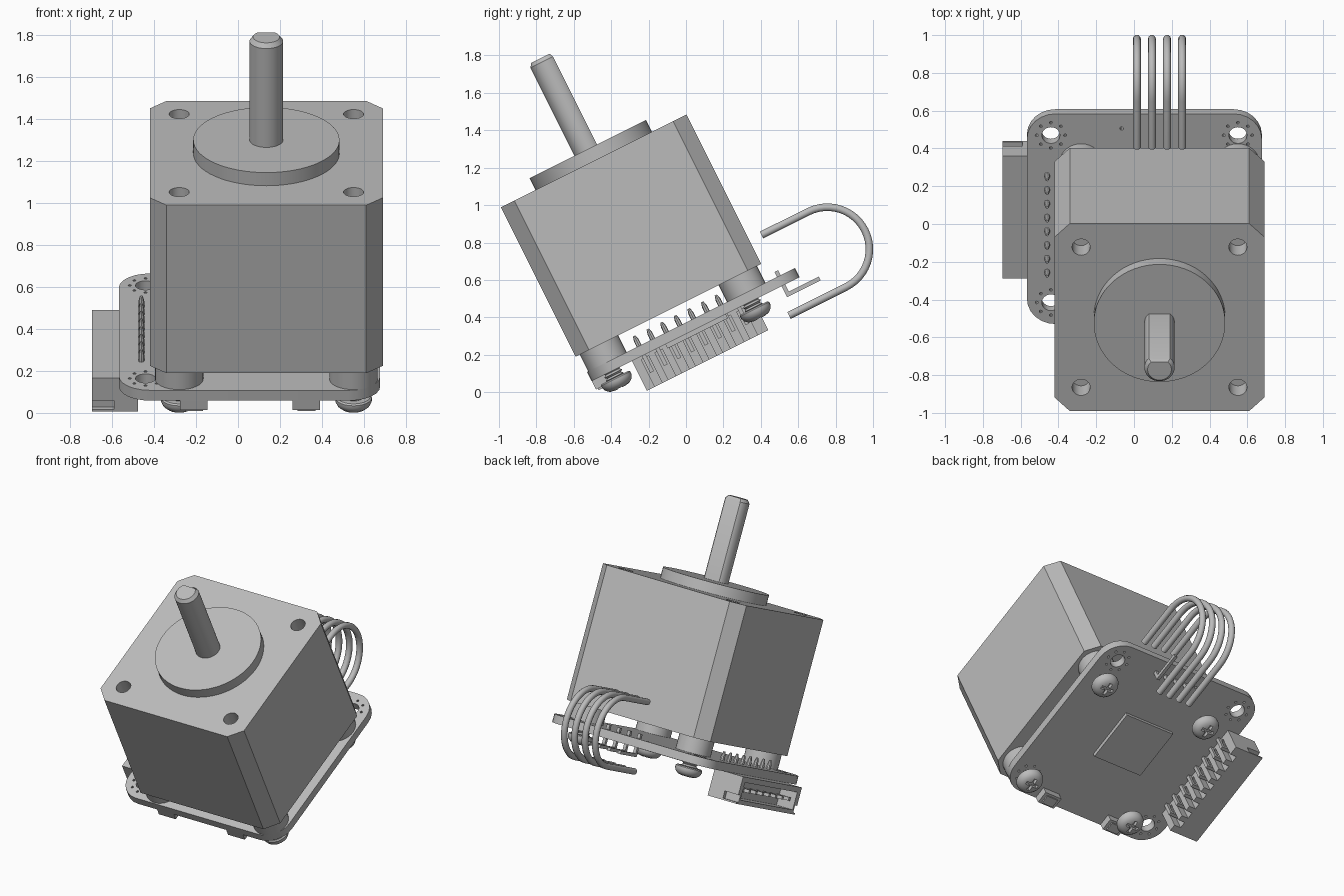
import bpy, bmesh, math
from mathutils import Matrix, Vector

cube = bpy.data.objects.get("Cube")
if cube:
    bpy.data.objects.remove(cube, do_unlink=True)

grey = bpy.data.materials.new("plain_grey")
grey.use_nodes = True
grey.diffuse_color = (0.5, 0.5, 0.5, 1)
grey.node_tree.nodes["Principled BSDF"].inputs["Base Color"].default_value = (0.5, 0.5, 0.5, 1)

# Everything is built upright around the motor axis, then tilted back as a whole
CX = 0.135
TILT = Matrix.Translation((0, -0.094, 0.437)) @ Matrix.Rotation(math.atan(0.5), 4, 'X')
PITCH = 0.415
made = []


def finish(obj):
    obj.data.materials.append(grey)
    obj.matrix_world = TILT
    bpy.context.collection.objects.link(obj)
    made.append(obj)
    return obj


def to_object(name, bm):
    bmesh.ops.recalc_face_normals(bm, faces=bm.faces)
    mesh = bpy.data.meshes.new(name)
    bm.to_mesh(mesh)
    bm.free()
    return finish(bpy.data.objects.new(name, mesh))


def circle(r, n=32, x=0, y=0):
    return [(x + r * math.cos(math.tau * i / n), y + r * math.sin(math.tau * i / n)) for i in range(n)]


def loft(bm, sections):
    """Closed solid through (outline, height) sections."""
    rings = [[bm.verts.new((x, y, z)) for x, y in pts] for pts, z in sections]
    n = len(rings[0])
    for a, b in zip(rings, rings[1:]):
        for i in range(n):
            j = (i + 1) % n
            bm.faces.new((a[i], a[j], b[j], b[i]))
    bm.faces.new(rings[0][::-1])
    bm.faces.new(rings[-1])


def add_box(bm, x, y, z):
    pts = [(x[0], y[0]), (x[1], y[0]), (x[1], y[1]), (x[0], y[1])]
    loft(bm, [(pts, z[0]), (pts, z[1])])


def solid(name, *section_lists):
    bm = bmesh.new()
    for s in section_lists:
        loft(bm, s)
    return to_object(name, bm)


def boxes(name, items):
    bm = bmesh.new()
    for item in items:
        add_box(bm, *item)
    return to_object(name, bm)


def cut(obj, cutter):
    mod = obj.modifiers.new("cut", 'BOOLEAN')
    mod.operation, mod.solver, mod.object = 'DIFFERENCE', 'EXACT', cutter
    bpy.context.view_layer.update()
    mesh = bpy.data.meshes.new_from_object(obj.evaluated_get(bpy.context.evaluated_depsgraph_get()))
    obj.modifiers.clear()
    obj.data = mesh
    made.remove(cutter)
    bpy.data.objects.remove(cutter, do_unlink=True)


def rounded(cx, cy, half, r, seg):
    """Square outline with rounded (or, with seg 1, chamfered) corners."""
    pts = []
    for q, (sx, sy) in enumerate([(1, 1), (-1, 1), (-1, -1), (1, -1)]):
        for i in range(seg + 1):
            a = math.pi / 2 * (q + i / seg)
            pts.append((cx + sx * (half - r) + r * math.cos(a), cy + sy * (half - r) + r * math.sin(a)))
    return pts


corners = [(CX + sx * PITCH, sy * PITCH) for sx in (-1, 1) for sy in (-1, 1)]

# Motor body with four blind screw holes
outline = rounded(CX, 0, 0.555, 0.08, 1)
body = solid("motor_body", [(outline, 0), (outline, 0.894)])
cut(body, solid("hole_cutter", *[[(circle(0.048, 24, x, y), 0.78), (circle(0.048, 24, x, y), 0.95)]
                                 for x, y in corners]))

# Pilot disc and flatted shaft
solid("pilot_disc", [(circle(0.348, 64, CX), 0.89), (circle(0.348, 64, CX), 0.964)])


def d_shape(r, flat):
    return [(x, min(y, flat)) for x, y in circle(r, 40, CX)]


solid("shaft", [(d_shape(0.08, 0.055), 0.95), (d_shape(0.08, 0.055), 1.49), (d_shape(0.063, 0.045), 1.512)])

# Standoffs
for i, (x, y) in enumerate(corners):
    solid(f"standoff_{i + 1}", [(circle(0.115, 32, x, y), -0.1), (circle(0.115, 32, x, y), 0)])

# Circuit board with mounting holes, each ringed by small holes
BX, BY, TOP, LOW = 0.055, 0.085, -0.1, -0.155
outline = rounded(BX, BY, 0.622, 0.15, 6)
board = solid("circuit_board", [(outline, LOW), (outline, TOP)])
holes = []
for sx in (-1, 1):
    for sy in (-1, 1):
        hx, hy = BX + sx * 0.495, BY + sy * 0.495
        if (sx, sy) != (1, -1):
            holes.append(circle(0.048, 24, hx, hy))
        holes += [circle(0.008, 8, x, y) for x, y in circle(0.075, 8, hx, hy)]
holes.append(circle(0.01, 8, -0.065, 0.62))
cut(board, solid("board_cutter", *[[(h, LOW - 0.03), (h, TOP + 0.03)] for h in holes]))

# Cross-head screws under the board, with visible threads
for i, (x, y) in enumerate(corners):
    thread = [(circle(0.053 if k % 2 else 0.042, 24, x, y), -0.2 + k * 0.01) for k in range(7)]
    solid(f"screw_thread_{i + 1}", thread)
    dome = [(0.035, -0.256), (0.06, -0.25), (0.078, -0.235), (0.087, -0.215), (0.087, -0.2), (0.08, -0.193)]
    head = solid(f"screw_head_{i + 1}", [(circle(r, 32, x, y), z) for r, z in dome])
    a, b, z = 0.045, 0.011, (-0.3, -0.232)
    arms = [(x - a, y - b), (x - b, y - b), (x - b, y - a), (x + b, y - a), (x + b, y - b), (x + a, y - b),
            (x + a, y + b), (x + b, y + b), (x + b, y + a), (x - b, y + a), (x - b, y + b), (x - a, y + b)]
    cut(head, solid("cross_cutter", [(arms, z[0]), (arms, z[1])]))

# Chip and two small buttons on the underside
boxes("chip", [((BX - 0.19, BX + 0.19), (BY - 0.18, BY + 0.18), (LOW - 0.025, LOW))])
for name, x in (("right_button", -0.21), ("left_button", 0.325)):
    boxes(name, [((x - 0.065, x + 0.065), (-0.535, -0.45), (-0.205, LOW)),
                 ((x - 0.043, x + 0.043), (-0.525, -0.465), (-0.215, -0.2))])

# Side connector: open on its outer face, comb of slots on its inner face
pin_ys = [-0.225 + 0.0814 * i for i in range(8)]
side = boxes("side_connector", [((-0.695, -0.475), (-0.295, 0.43), (-0.333, LOW))])
cutters = [((-0.75, -0.57), (-0.255, 0.39), (-0.305, -0.19))]
cutters += [((-0.525, -0.4), (y - 0.022, y + 0.022), (-0.4, -0.17)) for y in pin_ys]
cutters += [((-0.75, -0.59), (y, y + 0.07), (-0.322, -0.275)) for y in (-0.34, 0.405)]
cut(side, boxes("side_cutter", cutters))
boxes("side_pins", [item for y in pin_ys for item in (
    ((-0.67, -0.448), (y - 0.011, y + 0.011), (-0.255, -0.233)),
    ((-0.471, -0.449), (y - 0.011, y + 0.011), (-0.2551, -0.075)))])
solid("side_pin_tips", *[[(circle(0.014, 8, -0.46, y), -0.1), (circle(0.014, 8, -0.46, y), -0.065),
                          (circle(0.007, 8, -0.46, y), -0.04)] for y in pin_ys])

# Socket on the back of the motor
socket = boxes("motor_socket", [((-0.22, 0.49), (0.55, 0.665), (0.018, 0.26))])
cut(socket, boxes("socket_cutter", [((-0.195, 0.465), (0.635, 0.7), (0.05, 0.235)),
                                    ((-0.15, 0.42), (0.635, 0.7), (0, 0.06))]))

# Wire connector at the back edge of the board
wire_xs = [0.015 + 0.08 * i for i in range(4)]
plug = boxes("wire_connector", [((-0.145, 0.275), (0.61, 0.843), (-0.262, LOW))])
cutters = [((-0.115, 0.245), (0.7, 0.9), (-0.24, -0.178)),
           ((-0.08, -0.03), (0.77, 0.9), (-0.2, -0.1))]
cutters += [((x - 0.02, x + 0.02), (0.58, 0.65), (-0.3, -0.17)) for x in wire_xs]
cut(plug, boxes("plug_cutter", cutters))
boxes("wire_connector_pins", [item for x in wire_xs for item in (
    ((x - 0.011, x + 0.011), (0.6, 0.8), (-0.22, -0.198)),
    ((x - 0.011, x + 0.011), (0.599, 0.621), (-0.2201, -0.07)))])

# Four wires looping from the socket to the board
path = [(0.625, 0.138)]
path += [(0.906 + 0.225 * math.cos(a), -0.0875 + 0.225 * math.sin(a))
         for a in (math.pi / 2 - math.pi * i / 24 for i in range(25))]
path.append((0.564, -0.3125))
for i, x in enumerate(wire_xs):
    curve = bpy.data.curves.new(f"wire_{i + 1}", 'CURVE')
    curve.dimensions, curve.bevel_depth, curve.bevel_resolution = '3D', 0.021, 3
    curve.use_fill_caps = True
    spline = curve.splines.new('POLY')
    spline.points.add(len(path) - 1)
    for p, (y, z) in zip(spline.points, path):
        p.co = (x, y, z, 1)
    finish(bpy.data.objects.new(f"wire_{i + 1}", curve))

# Smooth the round parts, keep edges sharp
bpy.ops.object.select_all(action='DESELECT')
for obj in made:
    if obj.type == 'MESH':
        obj.select_set(True)
        bpy.context.view_layer.objects.active = obj
bpy.ops.object.shade_smooth_by_angle(angle=math.radians(30))
